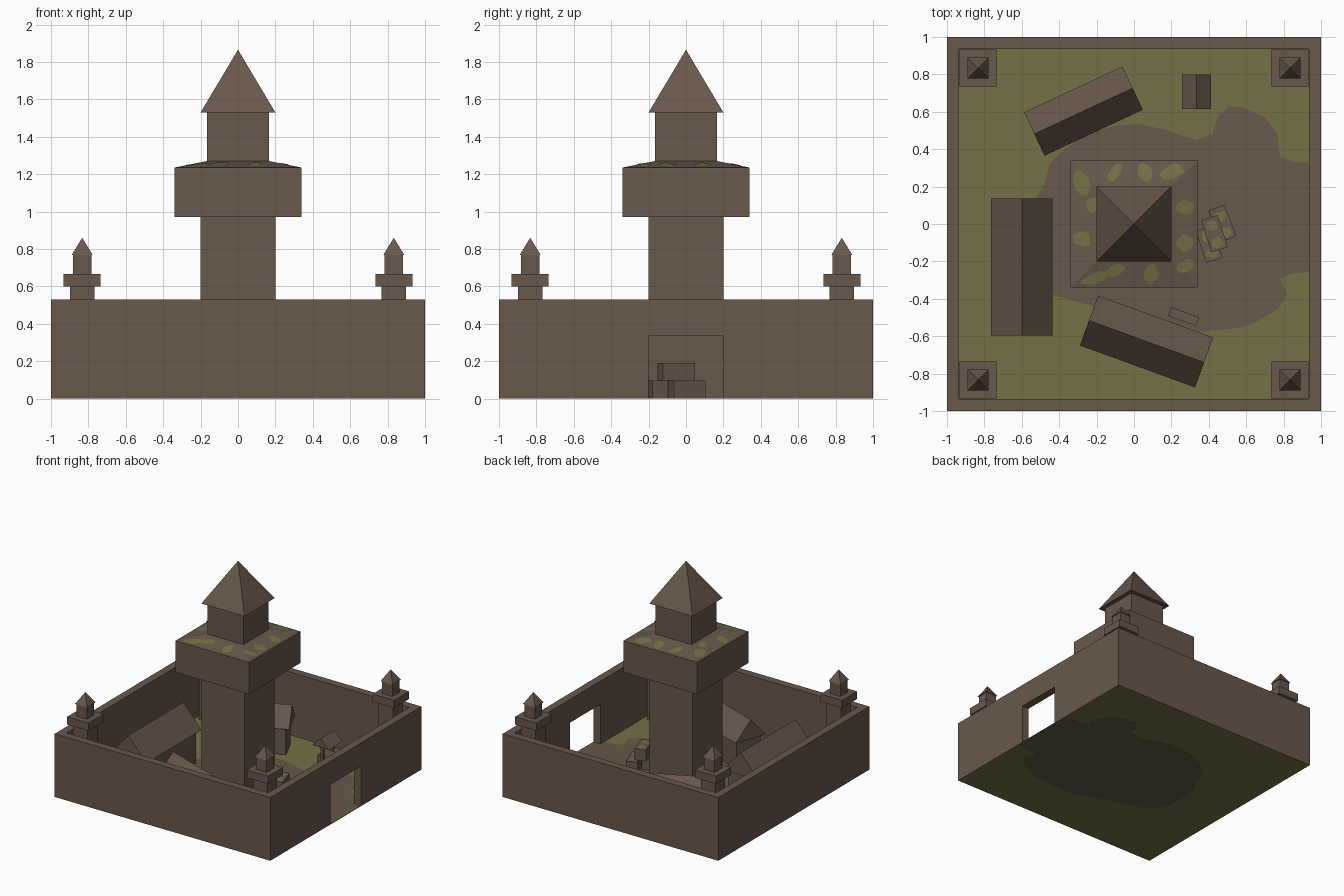
import bpy, bmesh, math, random
from mathutils import Matrix, Vector

if "Cube" in bpy.data.objects:
    bpy.data.objects.remove(bpy.data.objects["Cube"])

random.seed(4)


def material(name, rgb):
    m = bpy.data.materials.new(name)
    m.diffuse_color = (*rgb, 1)
    m.use_nodes = True
    m.node_tree.nodes["Principled BSDF"].inputs["Base Color"].default_value = m.diffuse_color
    return m


BROWN = material("earth brown", (0.138, 0.098, 0.070))
GREEN = material("moss green", (0.178, 0.165, 0.062))


def finish(name, bm, mat, loc=(0, 0, 0), angle=0):
    bmesh.ops.recalc_face_normals(bm, faces=bm.faces)
    me = bpy.data.meshes.new(name)
    bm.to_mesh(me)
    bm.free()
    me.materials.append(mat)
    ob = bpy.data.objects.new(name, me)
    ob.location = loc
    ob.rotation_euler.z = math.radians(angle)
    bpy.context.collection.objects.link(ob)
    return ob


def add_box(bm, x, y, z0, hx, hy, z1):
    bmesh.ops.create_cube(bm, size=1, matrix=Matrix.Translation((x, y, (z0 + z1) / 2))
                          @ Matrix.Diagonal((2 * hx, 2 * hy, z1 - z0, 1)))


def box(name, x, y, z0, hx, hy, z1, mat=BROWN, angle=0):
    bm = bmesh.new()
    add_box(bm, 0, 0, z0, hx, hy, z1)
    return finish(name, bm, mat, (x, y, 0), angle)


def frustum(name, x, y, z0, r0, z1, r1):
    # square taper or, with r1 = 0, a pyramid
    bm = bmesh.new()
    q = [(-1, -1), (1, -1), (1, 1), (-1, 1)]
    low = [bm.verts.new((a * r0, b * r0, z0)) for a, b in q]
    bm.faces.new(low)
    if r1:
        top = [bm.verts.new((a * r1, b * r1, z1)) for a, b in q]
        bm.faces.new(top)
        for i in range(4):
            j = (i + 1) % 4
            bm.faces.new((low[i], low[j], top[j], top[i]))
    else:
        tip = bm.verts.new((0, 0, z1))
        for i in range(4):
            bm.faces.new((low[i], low[(i + 1) % 4], tip))
    return finish(name, bm, BROWN, (x, y, 0))


def extrude_plan(name, pts, z0, z1, mat):
    bm = bmesh.new()
    f = bm.faces.new([bm.verts.new((x, y, z0)) for x, y in pts])
    r = bmesh.ops.extrude_face_region(bm, geom=[f])
    vs = [g for g in r["geom"] if isinstance(g, bmesh.types.BMVert)]
    bmesh.ops.translate(bm, vec=(0, 0, z1 - z0), verts=vs)
    return finish(name, bm, mat)


def gable_roof(name, x, y, length, width, eave, ridge, angle):
    # prism with its ridge along local x
    bm = bmesh.new()
    ends = [[bm.verts.new((s * length / 2, a * width / 2, z))
             for a, z in ((-1, eave), (1, eave), (0, ridge))] for s in (-1, 1)]
    for e in ends:
        bm.faces.new(e)
    for i in range(3):
        j = (i + 1) % 3
        bm.faces.new((ends[0][i], ends[0][j], ends[1][j], ends[1][i]))
    return finish(name, bm, BROWN, (x, y, 0), angle)


def moss(name, spots, height):
    # thin irregular patches draped over a surface z = height(x, y)
    bm = bmesh.new()
    for x, y, rx, ry, turn in spots:
        t = math.radians(turn)
        c = bm.verts.new((x, y, height(x, y)))
        rim = []
        for k in range(11):
            a = k * math.tau / 11
            s = random.uniform(0.8, 1.15)
            u, v = rx * s * math.cos(a), ry * s * math.sin(a)
            px = x + u * math.cos(t) - v * math.sin(t)
            py = y + u * math.sin(t) + v * math.cos(t)
            rim.append(bm.verts.new((px, py, height(px, py))))
        for k in range(11):
            bm.faces.new((c, rim[k], rim[(k + 1) % 11]))
    ob = finish(name, bm, GREEN)
    for p in ob.data.polygons:
        if p.normal.z < 0:
            p.flip()
    return ob


# Ground: grass sheet with a worn earth area visible from both sides
box("grass_ground", 0, 0, 0.001, 1, 1, 0.003, GREEN)
extrude_plan("worn_earth", [
    (1, 0.33), (0.86, 0.33), (0.78, 0.36), (0.765, 0.48), (0.70, 0.57), (0.59, 0.62),
    (0.51, 0.63), (0.45, 0.575), (0.42, 0.48), (0.33, 0.45), (0.25, 0.475), (0.16, 0.505),
    (0.03, 0.535), (-0.1, 0.525), (-0.25, 0.48), (-0.37, 0.4), (-0.45, 0.32),
    (-0.48, 0.21), (-0.53, 0.13), (-0.56, 0), (-0.55, -0.18), (-0.5, -0.32),
    (-0.43, -0.38), (-0.235, -0.435), (-0.05, -0.5), (0.15, -0.57), (0.38, -0.575),
    (0.57, -0.555), (0.66, -0.52), (0.77, -0.455), (0.82, -0.375), (0.78, -0.295),
    (0.84, -0.265), (1, -0.25)], 0, 0.004, BROWN)

# Outer wall, hollowed out, with a gate opening on the right side
wall = box("outer_wall", 0, 0, 0.002, 1, 1, 0.53)
bpy.context.view_layer.objects.active = wall
for cut in (box("yard_cutter", 0, 0, -0.5, 0.935, 0.935, 1),
            box("gate_cutter", 1, 0, -0.4, 0.2, 0.2, 0.335)):
    cut.hide_render = True
    mod = wall.modifiers.new("cut", "BOOLEAN")
    mod.operation = "DIFFERENCE"
    mod.solver = "EXACT"
    mod.object = cut
    bpy.ops.object.modifier_apply(modifier=mod.name)
    bpy.data.objects.remove(cut)

# Central tower
box("tower_shaft", 0, 0, 0.002, 0.2, 0.2, 0.97)
box("tower_head", 0, 0, 0.97, 0.34, 0.34, 1.235)
frustum("tower_head_slope", 0, 0, 1.235, 0.34, 1.27, 0.165)
box("tower_lantern", 0, 0, 1.27, 0.165, 0.165, 1.535)
frustum("tower_roof", 0, 0, 1.53, 0.2, 1.865, 0)

# Moss on the sloped tower ledge
moss("tower_moss", [
    (-0.28, 0.225, 0.045, 0.075, 25), (-0.1, 0.28, 0.055, 0.03, 60), (-0.225, 0.1, 0.03, 0.045, 0),
    (0.06, 0.275, 0.035, 0.055, 20), (0.2, 0.28, 0.07, 0.04, 20), (0.275, 0.09, 0.055, 0.04, 0),
    (-0.28, -0.08, 0.055, 0.04, -15), (-0.21, -0.29, 0.07, 0.03, 20), (-0.1, -0.25, 0.055, 0.035, 30),
    (0.09, -0.27, 0.045, 0.055, -20), (0.275, -0.1, 0.05, 0.045, 0), (0.28, -0.225, 0.055, 0.035, 30)],
    lambda x, y: 1.238 + 0.2 * (0.34 - max(abs(x), abs(y))))

# Four corner turrets
for i, (sx, sy) in enumerate(((-1, -1), (1, -1), (1, 1), (-1, 1))):
    x, y = 0.833 * sx, 0.833 * sy
    box(f"turret_post_{i}", x, y, 0.002, 0.066, 0.066, 0.6)
    box(f"turret_platform_{i}", x, y, 0.6, 0.099, 0.099, 0.665)
    box(f"turret_lantern_{i}", x, y, 0.665, 0.049, 0.049, 0.77)
    frustum(f"turret_roof_{i}", x, y, 0.768, 0.056, 0.86, 0)

# Three houses: centre, length, width, eave, ridge, angle
for i, (x, y, l, w, e, r, a) in enumerate((
        (-0.27, 0.604, 0.58, 0.256, 0.23, 0.38, 25),
        (-0.6, -0.23, 0.73, 0.33, 0.28, 0.47, 90),
        (0.067, -0.628, 0.655, 0.284, 0.24, 0.4, -20))):
    box(f"house_walls_{i}", x, y, 0.002, l / 2 - 0.03, w / 2 - 0.03, e, angle=a)
    gable_roof(f"house_roof_{i}", x, y, l, w, e, r, a)

# Well with a small roof on two posts
gable_roof("well_roof", 0.333, 0.708, 0.185, 0.155, 0.155, 0.23, 90)
box("well_base", 0.333, 0.708, 0.002, 0.05, 0.06, 0.07)
for s in (-1, 1):
    box("well_post", 0.333, 0.708 + s * 0.065, 0.002, 0.012, 0.012, 0.18)

# Bench beside the lower house
box("bench", 0.265, -0.495, 0.035, 0.08, 0.025, 0.05, angle=-20)
for s in (-1, 1):
    box("bench_leg", 0.265 + s * 0.06, -0.495 - s * 0.022, 0.002, 0.01, 0.02, 0.035, angle=-20)

# Stacked crates near the gate with mossy tops
for i, (x, y, z, a) in enumerate(((0.473, 0.003, 0.002, 21), (0.402, -0.108, 0.002, 18),
                                  (0.43, -0.052, 0.096, 18))):
    box(f"crate_{i}", x, y, z, 0.046, 0.09, z + 0.094, angle=a)
    t = math.radians(a)
    spots = [(x - d * math.sin(t), y + d * math.cos(t), 0.032, 0.028, a) for d in (-0.048, 0.042)]
    moss(f"crate_moss_{i}", spots, lambda px, py: z + 0.097)
